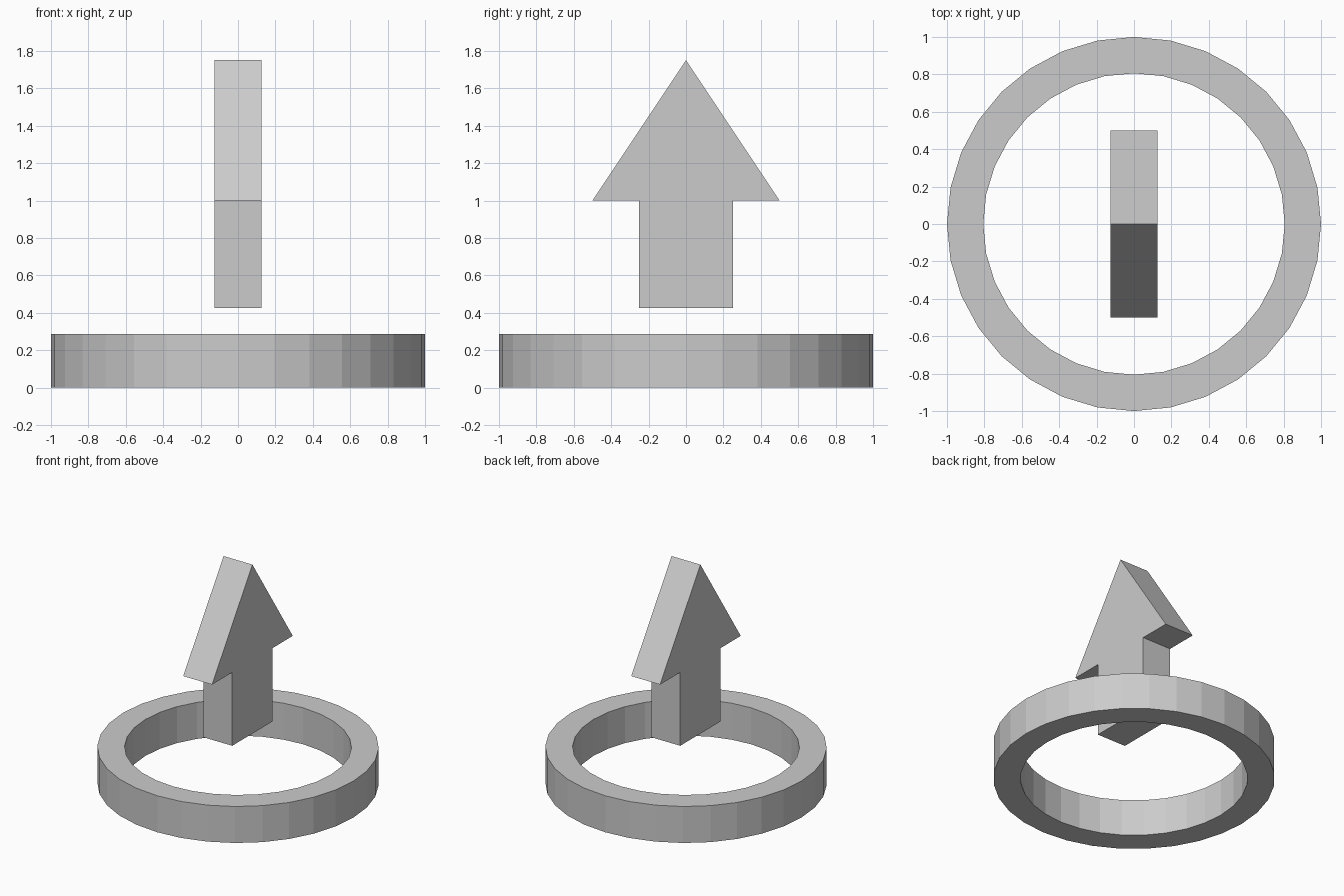
import bpy, bmesh
from math import cos, sin, pi

if "Cube" in bpy.data.objects:
    bpy.data.objects.remove(bpy.data.objects["Cube"])


def finish(name, bm):
    bmesh.ops.recalc_face_normals(bm, faces=bm.faces)
    mesh = bpy.data.meshes.new(name)
    bm.to_mesh(mesh)
    bm.free()
    obj = bpy.data.objects.new(name, mesh)
    bpy.context.collection.objects.link(obj)
    return obj


# Flat-faced base ring: rectangular section swept round 32 sides
SIDES = 32
section = [(1.0, 0.0), (1.0, 0.286), (0.806, 0.286), (0.806, 0.0)]
bm = bmesh.new()
loops = []
for i in range(SIDES):
    a = 2 * pi * i / SIDES
    loops.append([bm.verts.new((r * cos(a), r * sin(a), z)) for r, z in section])
for i in range(SIDES):
    p, q = loops[i], loops[(i + 1) % SIDES]
    for j in range(4):
        k = (j + 1) % 4
        bm.faces.new((p[j], q[j], q[k], p[k]))
finish("base_ring", bm)

# Floating upward arrow: mirrored half outline (y, z) extruded along x
half = [(0.25, 0.425), (0.25, 1.0), (0.5, 1.0)]
outline = half + [(0.0, 1.75)] + [(-y, z) for y, z in reversed(half)]
bm = bmesh.new()
face = bm.faces.new([bm.verts.new((-0.125, y, z)) for y, z in outline])
ext = bmesh.ops.extrude_face_region(bm, geom=[face], use_keep_orig=True)
moved = [g for g in ext["geom"] if isinstance(g, bmesh.types.BMVert)]
bmesh.ops.translate(bm, verts=moved, vec=(0.25, 0, 0))
finish("arrow", bm)
